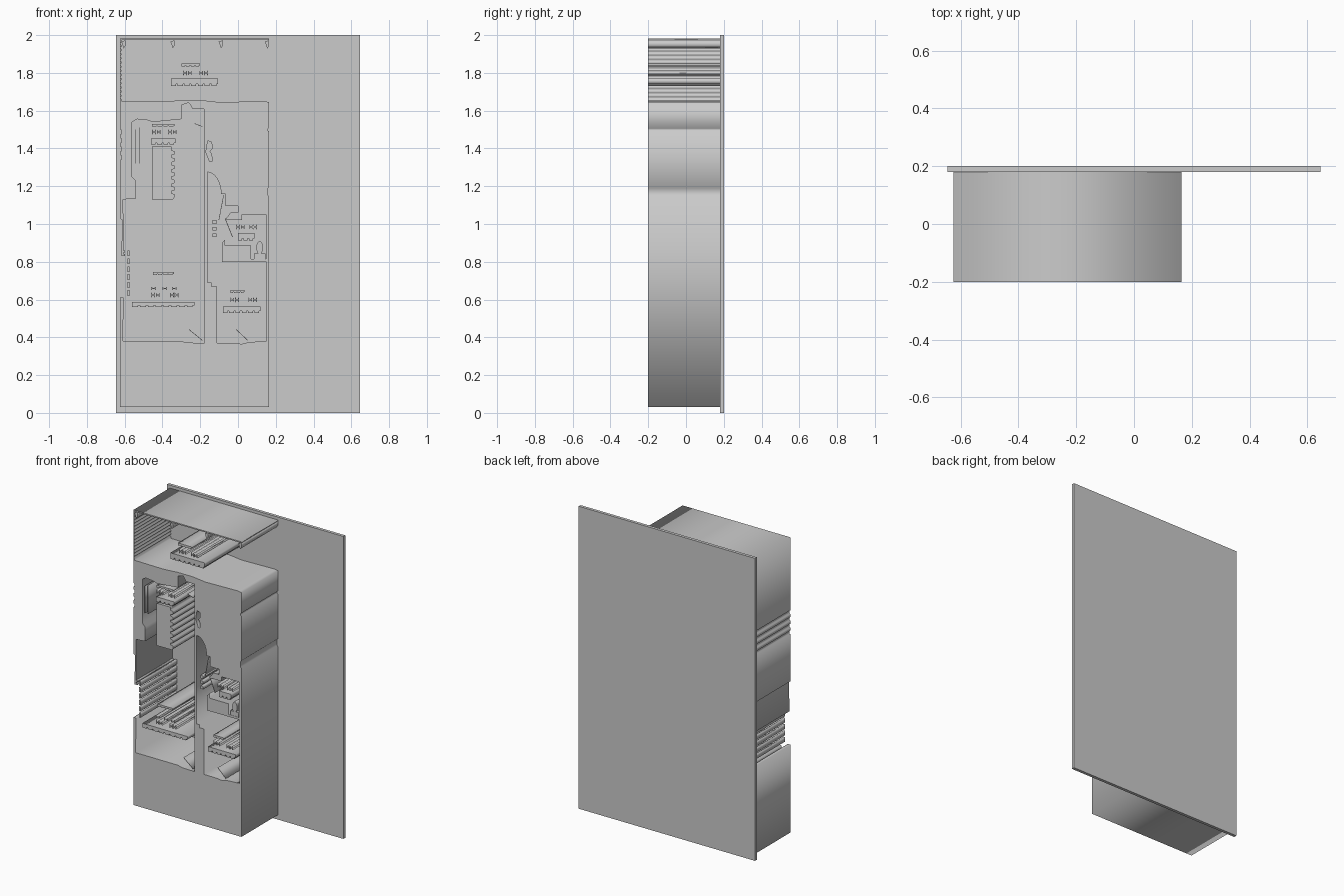
import bpy, math

if "Cube" in bpy.data.objects:
    bpy.data.objects.remove(bpy.data.objects["Cube"])

FRONT, BACK = -0.2, 0.18


def extrude_outlines(name, outlines):
    """Even-odd filled x/z outlines, extruded from the front to the back plate."""
    cu = bpy.data.curves.new(name, 'CURVE')
    cu.dimensions = '2D'
    cu.fill_mode = 'BOTH'
    cu.extrude = (BACK - FRONT) / 2
    for pts in outlines:
        sp = cu.splines.new('POLY')
        sp.points.add(len(pts) - 1)
        for p, (x, z) in zip(sp.points, pts):
            p.co = (x, z, 0, 1)
        sp.use_cyclic_u = True
    ob = bpy.data.objects.new(name, cu)
    bpy.context.collection.objects.link(ob)
    ob.rotation_euler = (math.pi / 2, 0, 0)
    ob.location.y = (FRONT + BACK) / 2
    bpy.ops.object.select_all(action='DESELECT')
    ob.select_set(True)
    bpy.context.view_layer.objects.active = ob
    bpy.ops.object.convert(target='MESH')
    return ob


def rect(x0, x1, z0, z1):
    return [(x0, z0), (x1, z0), (x1, z1), (x0, z1)]


def sheet(a, b, t=0.003):
    """Thin slanted leaf between two points."""
    dx, dz = b[0] - a[0], b[1] - a[1]
    k = t / math.hypot(dx, dz)
    ox, oz = -dz * k, dx * k
    return [a, b, (b[0] + ox, b[1] + oz), (a[0] + ox, a[1] + oz)]


def toothed_bar(x0, x1, z0, z1, n):
    """Bar with a notched underside."""
    pts = [(x1, z1), (x0, z1)]
    w = (x1 - x0) / n
    lift = (z1 - z0) * 0.3
    for i in range(n):
        a = x0 + i * w
        pts += [(a, z0), (a + w * .75, z0), (a + w * .75, z0 + lift), (a + w, z0 + lift)]
    return pts[:-1] + [(x1, z0 + lift)]


def waisted(x0, x1, z0, z1):
    """Small block pinched in the middle."""
    w, h = (x1 - x0), (z1 - z0)
    m = (z0 + z1) / 2
    return [(x0, z0), (x0 + w * .35, m - h * .1), (x1 - w * .35, m - h * .1), (x1, z0),
            (x1, z1), (x1 - w * .35, m + h * .1), (x0 + w * .35, m + h * .1), (x0, z1)]


# back plate
bpy.ops.mesh.primitive_cube_add(size=1, location=(0, 0.19, 1))
plate = bpy.context.object
plate.name = "back_plate"
plate.scale = (1.29, 0.02, 2)

# main block: outside, upper left comb, thin roof and the open left room in one contour
outer = [(-.625, .03), (.165, .03), (.165, 1.145), (.16, 1.15), (.16, 1.19), (.165, 1.195),
         (.165, 1.49), (.158, 1.495), (.158, 1.505), (.165, 1.51), (.165, 1.645),
         (.14, 1.65), (-.1, 1.645), (-.19, 1.655), (-.3, 1.655), (-.4, 1.648), (-.616, 1.65)]
for i in range(14):
    z = 1.66 + i * .022
    outer += [(-.616, z), (-.622, z + .005), (-.622, z + .011), (-.616, z + .016)]
outer += [(-.616, 1.973), (.165, 1.973), (.165, 1.981), (-.625, 1.981), (-.625, 1.51)]
for i in range(4):
    z = 1.5 - i * .045
    outer += [(-.625, z), (-.616, z - .004), (-.616, z - .022), (-.625, z - .026)]
outer += [(-.625, 1.03), (-.612, 1.02), (-.618, .83), (-.606, .83), (-.608, 1.13),
          (-.54, 1.135), (-.54, 1.23), (-.56, 1.25), (-.56, 1.54), (-.535, 1.555),
          (-.48, 1.55), (-.45, 1.54), (-.3, 1.555), (-.3, 1.63), (-.26, 1.642),
          (-.24, 1.61), (-.18, 1.61), (-.178, .37), (-.27, .372), (-.3, .38),
          (-.61, .38), (-.605, .61), (-.625, .61)]

# right rooms: bedroom, hall with door swing, bathroom
right_rooms = [(-.11, .37), (-.02, .37), (.02, .365), (.06, .375), (.15, .38), (.15, .8),
               (-.085, .8), (-.085, .9), (-.07, .915), (-.07, .885), (.07, .885), (.07, .815),
               (.147, .815), (.147, 1.05), (.02, 1.05), (.02, 1.02), (-.07, 1.02),
               (-.04, 1.06), (0, 1.06), (0, 1.095), (-.065, 1.095), (-.065, 1.16), (-.09, 1.16)]
right_rooms += [(-.162 + .072 * math.cos(a), 1.16 + .115 * math.sin(a))
                for a in (i * math.pi / 16 for i in range(1, 9))]
right_rooms += [(-.162, .69), (-.14, .69), (-.14, .67), (-.11, .67)]

# small ragged niche above the hall
niche = [(-.17, 1.38), (-.15, 1.33), (-.137, 1.33), (-.14, 1.37), (-.15, 1.385),
         (-.137, 1.40), (-.14, 1.435), (-.16, 1.44)]
extrude_outlines("building_block", [outer, right_rooms, niche])

# stair pillar with a ragged right side
pillar = [(-.455, 1.13), (-.345, 1.13)]
for i in range(7):
    z = 1.14 + i * .038
    pillar += [(-.337, z), (-.337, z + .018), (-.352, z + .022), (-.352, z + .034)]
pillar += [(-.352, 1.41), (-.455, 1.41)]
extrude_outlines("stair_pillar", [pillar])

# thin window leaves and door leaves
leaves = [sheet((-.54, 1.32), (-.54, 1.5)), sheet((-.518, 1.32), (-.518, 1.51)),
          sheet((-.26, .44), (-.19, .383)), sheet((-.01, .44), (.05, .383)),
          sheet((-.07, 1.03), (-.03, .93)), sheet((-.1, 1.02), (-.075, 1.15)),
          sheet((-.23, 1.53), (-.19, 1.515))]
leaves += [rect(-.585, -.574, .62 + i * .042, .65 + i * .042) for i in range(6)]
leaves += [rect(-.607, -.597, .83 + i * .02, .84 + i * .02) for i in range(2)]
extrude_outlines("window_and_door_leaves", leaves)

# bathroom fixture: tank and bowl
bowl = [(.115 + .018 * math.cos(i * math.pi / 6), .875 + .035 * math.sin(i * math.pi / 6))
        for i in range(12)]
extrude_outlines("bath_bowl", [bowl])
extrude_outlines("bath_tank", [rect(.085, .145, .816, .845)])

# hall shelf steps
extrude_outlines("hall_shelves", [rect(-.135, -.115, .93 + i * .035, .95 + i * .035)
                                  for i in range(3)])

# ticks hanging under the roof
extrude_outlines("roof_ticks", [[(x, 1.973), (x - .022, 1.965), (x - .01, 1.93), (x, 1.945)]
                                for x in (-.595, -.335, -.08, .165)])

# block clusters: toothed bar, paired waisted blocks, small bar on top
# (bar x0, x1, z0, z1, teeth), block row z, block x positions, top bar (x0, x1, z)
clusters = [
    ((-.355, -.105, 1.73, 1.77, 7), 1.785, (-.29, -.265, -.205, -.18), (-.3, -.2, 1.835)),
    ((-.56, -.23, .56, .588, 8), .61, (-.46, -.435, -.36, -.335), (-.45, -.34, .73)),
    ((-.08, .12, .53, .562, 6), .585, (-.04, -.015, .055, .08), (-.04, .035, .635)),
    ((0, .088, .912, .952, 3), .97, (-.01, .015, .06, .08), None),
    ((-.46, -.33, 1.42, 1.452, 4), 1.473, (-.455, -.43, -.37, -.345), (-.455, -.335, 1.515)),
]
for n, (bar, z, xs, top) in enumerate(clusters):
    parts = [toothed_bar(*bar)]
    parts += [waisted(x, x + .02, z, z + .028) for x in xs]
    if top:
        parts.append(toothed_bar(top[0], top[1], top[2], top[2] + .015, 4))
    if n == 1:
        parts += [waisted(x, x + .025, .65, .668) for x in (-.46, -.40, -.35)]
    extrude_outlines("block_cluster_%d" % (n + 1), parts)
